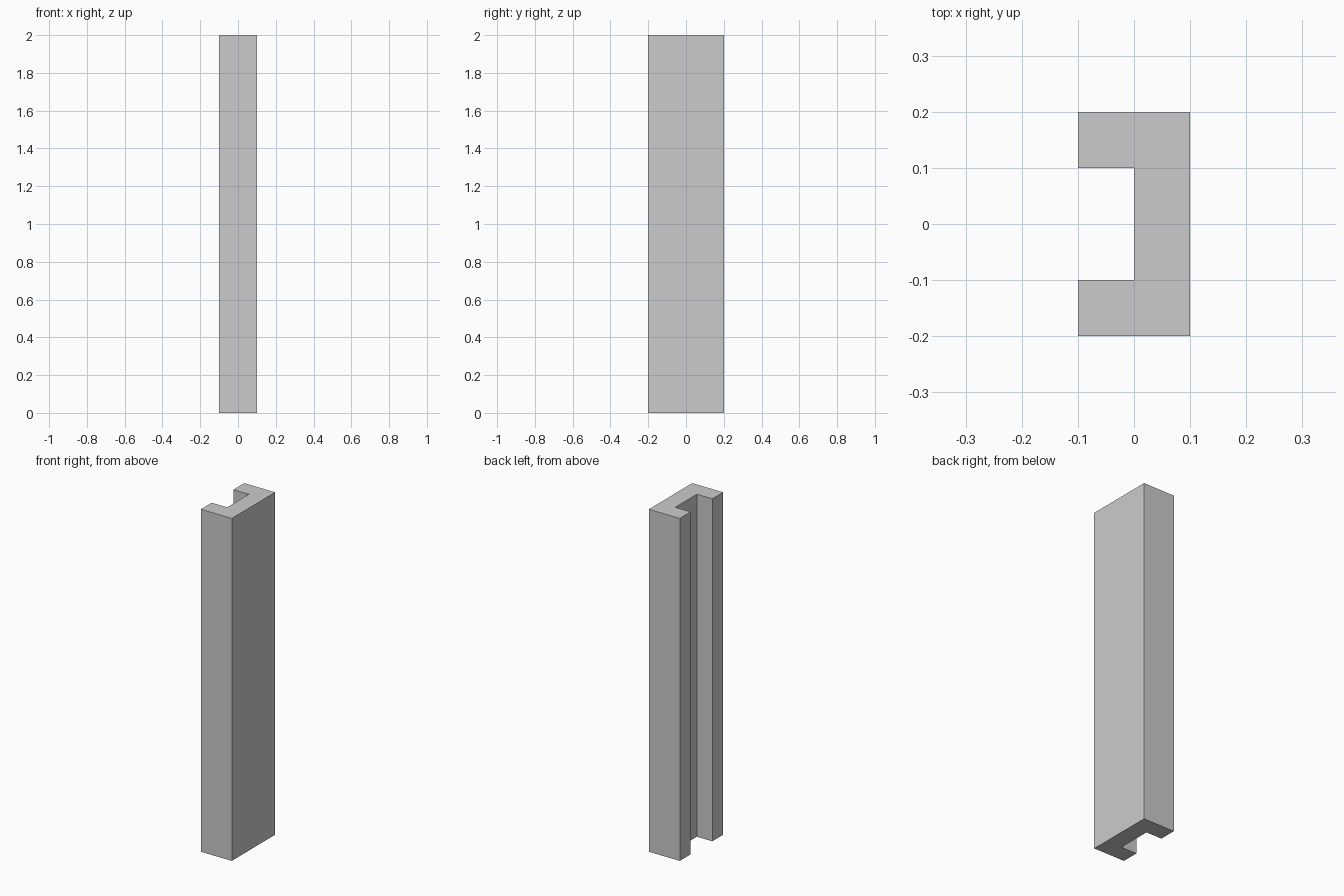
import bpy
import bmesh

if "Cube" in bpy.data.objects:
    bpy.data.objects.remove(bpy.data.objects["Cube"])

HEIGHT = 2.0

# C-shaped cross-section, open towards -x, counter-clockwise from above
profile = [(-0.1, -0.2), (0.1, -0.2), (0.1, 0.2), (-0.1, 0.2),
           (-0.1, 0.1), (0.0, 0.1), (0.0, -0.1), (-0.1, -0.1)]

# Channel post: extrude the cross-section upwards
bm = bmesh.new()
base = bm.faces.new([bm.verts.new((x, y, 0)) for x, y in profile])
extruded = bmesh.ops.extrude_face_region(bm, geom=[base], use_keep_orig=True)
top_verts = [g for g in extruded["geom"] if isinstance(g, bmesh.types.BMVert)]
bmesh.ops.translate(bm, verts=top_verts, vec=(0, 0, HEIGHT))
bmesh.ops.recalc_face_normals(bm, faces=bm.faces)

mesh = bpy.data.meshes.new("channel_post")
bm.to_mesh(mesh)
bm.free()
post = bpy.data.objects.new("channel_post", mesh)
bpy.context.collection.objects.link(post)
